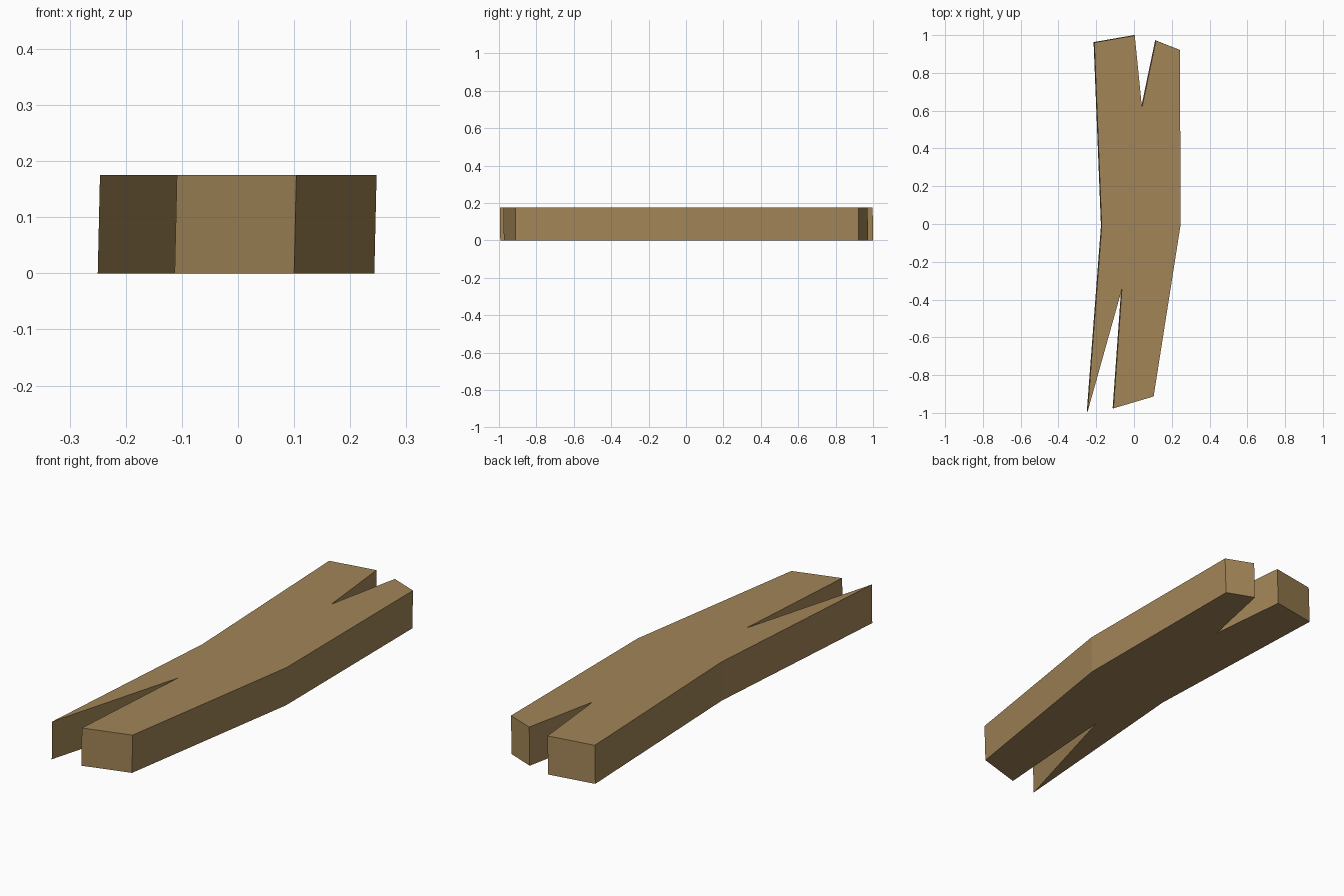
import bpy, bmesh
from mathutils import Vector

if "Cube" in bpy.data.objects:
    bpy.data.objects.remove(bpy.data.objects["Cube"])

# One flat wood colour
wood = bpy.data.materials.new("weathered_wood")
wood.diffuse_color = (0.36, 0.235, 0.095, 1)
wood.use_nodes = True
wood.node_tree.nodes["Principled BSDF"].inputs["Base Color"].default_value = wood.diffuse_color

# Outline of the splintered plank seen from above, counter-clockwise
outline = [
    (-0.25, -0.993), (-0.068, -0.343), (-0.113, -0.974), (0.1, -0.911),
    (0.243, 0.0), (0.239, 0.923), (0.112, 0.973), (0.038, 0.618),
    (0.0, 1.0), (-0.214, 0.963), (-0.175, -0.01),
]
THICKNESS = 0.175
LEAN = Vector((0.004, -0.002, THICKNESS))  # sides lean very slightly

# Plank: extrude the outline upwards
bm = bmesh.new()
base = bm.faces.new([bm.verts.new((x, y, 0)) for x, y in outline])
top = bmesh.ops.extrude_face_region(bm, geom=[base], use_keep_orig=True)
bmesh.ops.translate(bm, vec=LEAN,
                    verts=[v for v in top["geom"] if isinstance(v, bmesh.types.BMVert)])
bmesh.ops.recalc_face_normals(bm, faces=bm.faces)

mesh = bpy.data.meshes.new("broken_plank")
bm.to_mesh(mesh)
bm.free()
mesh.materials.append(wood)
plank = bpy.data.objects.new("broken_plank", mesh)
bpy.context.collection.objects.link(plank)
